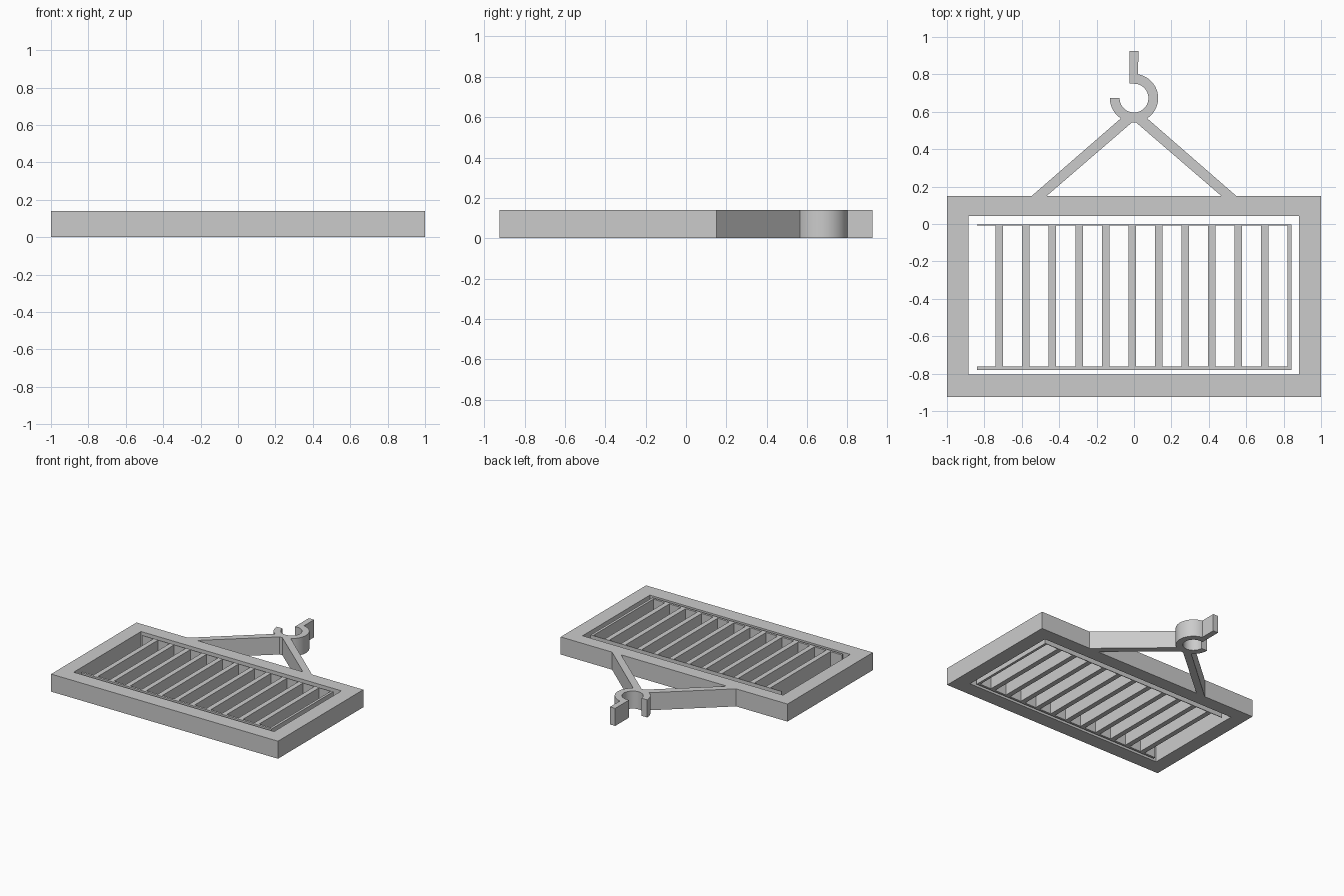
import bpy, bmesh
from math import cos, sin, radians

if "Cube" in bpy.data.objects:
    bpy.data.objects.remove(bpy.data.objects["Cube"])

HEIGHT = 0.14


def plate(name, loops):
    """Flat plate from an outline followed by hole loops, standing on z = 0."""
    cu = bpy.data.curves.new(name + "_profile", 'CURVE')
    cu.dimensions = '2D'
    cu.fill_mode = 'BOTH'
    cu.extrude = HEIGHT / 2
    for loop in loops:
        sp = cu.splines.new('POLY')
        sp.points.add(len(loop) - 1)
        for p, (x, y) in zip(sp.points, loop):
            p.co = (x, y, 0, 1)
        sp.use_cyclic_u = True
    ob = bpy.data.objects.new(name, cu)
    bpy.context.collection.objects.link(ob)
    bpy.ops.object.select_all(action='DESELECT')
    bpy.context.view_layer.objects.active = ob
    ob.select_set(True)
    bpy.ops.object.convert(target='MESH')
    ob = bpy.context.object
    ob.name = name
    bm = bmesh.new()
    bm.from_mesh(ob.data)
    bmesh.ops.translate(bm, verts=bm.verts, vec=(0, 0, HEIGHT / 2))
    bmesh.ops.remove_doubles(bm, verts=bm.verts, dist=1e-5)
    bmesh.ops.recalc_face_normals(bm, faces=bm.faces)
    bm.to_mesh(ob.data)
    bm.free()
    bpy.ops.object.shade_smooth_by_angle(angle=radians(30))
    return ob


def rect(x0, x1, y0, y1):
    return [(x0, y0), (x1, y0), (x1, y1), (x0, y1)]


def arc(r, a0, a1, n, cy=0.673):
    angles = [radians(a0 + (a1 - a0) * i / n) for i in range(n + 1)]
    return [(r * cos(a), cy + r * sin(a)) for a in angles]


# Frame, sloping arms and hook share one outline
outline = [(-1, -0.925), (1, -0.925), (1, 0.15), (0.547, 0.15)]
outline += arc(0.129, -57, 80, 32)                       # outside of hook
outline += [(0.023, 0.925), (-0.023, 0.925), (-0.023, 0.75)]  # stem
outline += arc(0.077, 90, -180, 56)                      # inside of hook
outline += arc(0.129, 180, 237, 14)                      # hook tip
outline += [(-0.547, 0.15), (-1, 0.15)]
window = rect(-0.885, 0.882, -0.805, 0.043)
arm_gap = [(-0.467, 0.15), (0.467, 0.15), (0.012, 0.542), (-0.012, 0.542)]
plate("hanging_frame", [outline, window, arm_gap])

# Grate: evenly spaced bars between a thick front rail and a thin back rail
STEP, HALF, FIRST = 0.142, 0.02, -0.72
Y0, Y1, BACK = -0.762, -0.007, -0.002
RIGHT = 0.842
edge = FIRST - HALF
comb = [(-0.84, -0.78), (RIGHT, -0.78), (RIGHT, BACK), (-0.84, BACK),
        (-0.84, Y1), (edge, Y1), (edge, Y0), (-0.84, Y0)]
slots = [rect(FIRST + i * STEP + HALF, FIRST + (i + 1) * STEP - HALF, Y0, Y1)
         for i in range(11)]
plate("grate", [comb] + slots)
